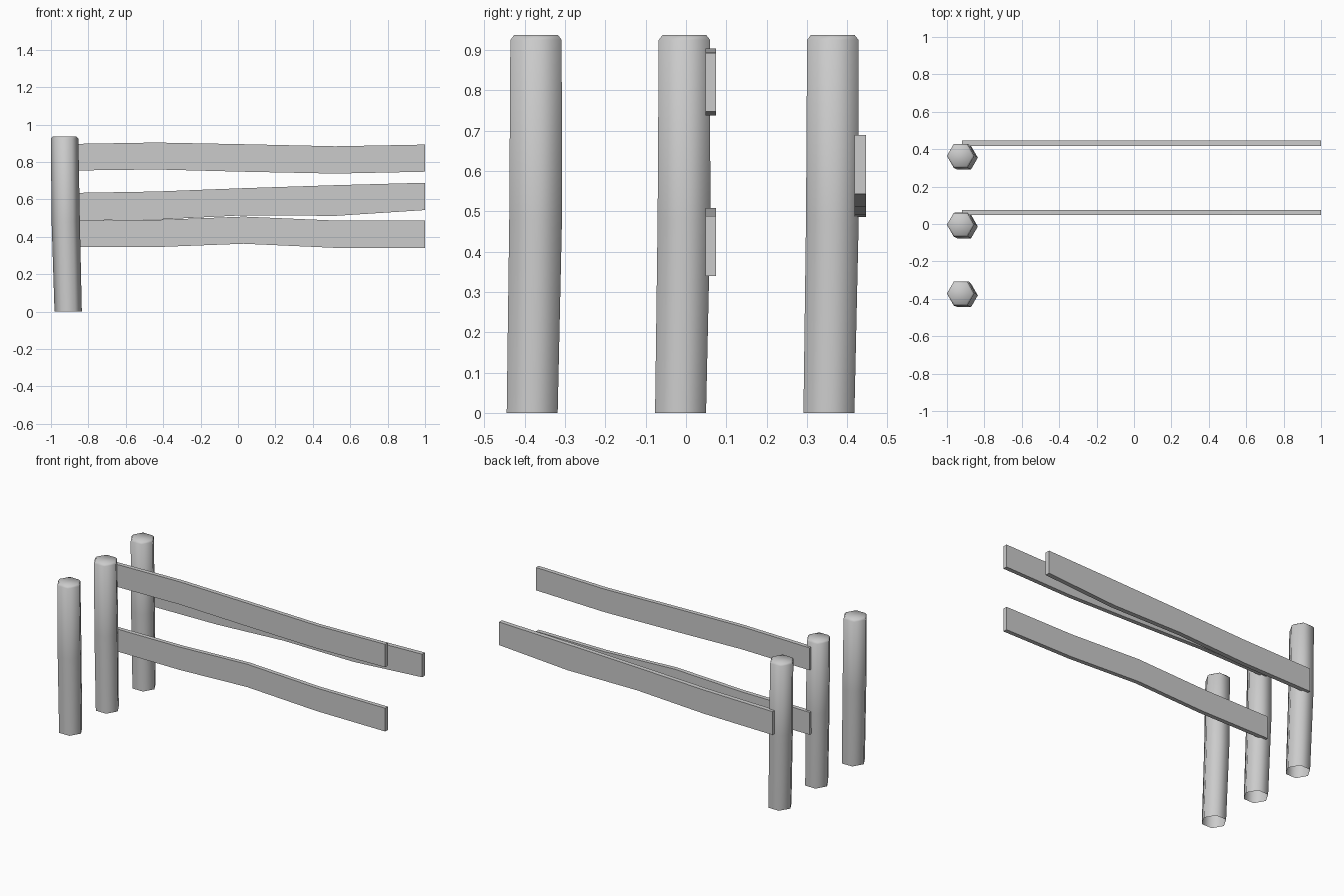
import bpy, bmesh
from math import cos, sin, pi

if "Cube" in bpy.data.objects:
    bpy.data.objects.remove(bpy.data.objects["Cube"])


def finish(bm, name, smooth):
    bmesh.ops.recalc_face_normals(bm, faces=bm.faces)
    me = bpy.data.meshes.new(name)
    bm.to_mesh(me)
    bm.free()
    ob = bpy.data.objects.new(name, me)
    bpy.context.collection.objects.link(ob)
    if smooth:
        bpy.ops.object.select_all(action='DESELECT')
        ob.select_set(True)
        bpy.context.view_layer.objects.active = ob
        bpy.ops.object.shade_smooth_by_angle(angle=1.1)
    return ob


# Post rings: z, x centre, y offset, radius
RINGS = [(0.0, -0.908, -0.0135, 0.073),
         (0.48, -0.921, -0.005, 0.0755),
         (0.925, -0.927, -0.004, 0.0735),
         (0.937, -0.927, -0.004, 0.063)]


def post(name, y0):
    # Six-sided bent post with a chamfered cap, open underneath
    bm = bmesh.new()
    loops = [[bm.verts.new((x + r * cos(k * pi / 3), y0 + y + r * sin(k * pi / 3), z))
              for k in range(6)] for z, x, y, r in RINGS]
    for a, b in zip(loops, loops[1:]):
        for k in range(6):
            n = (k + 1) % 6
            bm.faces.new((a[k], a[n], b[n], b[k]))
    bm.faces.new(loops[-1])
    # the open base would confuse nothing: the shell is consistently wound
    return finish(bm, name, True)


XS = [-0.92, -0.44, 0.03, 0.52, 1.0]


def rail(name, y0, y1, bottom, top):
    # Flat wavy board, closed at both ends
    bm = bmesh.new()
    loops = [[bm.verts.new(p) for p in ((x, y0, b), (x, y1, b), (x, y1, t), (x, y0, t))]
             for x, b, t in zip(XS, bottom, top)]
    for a, b in zip(loops, loops[1:]):
        for k in range(4):
            n = (k + 1) % 4
            bm.faces.new((a[k], a[n], b[n], b[k]))
    bm.faces.new(loops[0])
    bm.faces.new(loops[-1])
    return finish(bm, name, False)


# Posts
for label, y in (("front_post", -0.368), ("middle_post", 0.0), ("back_post", 0.368)):
    post(label, y)

# Rails
rail("upper_rail", 0.048, 0.075, [0.754, 0.760, 0.748, 0.738, 0.748],
     [0.896, 0.904, 0.895, 0.884, 0.893])
rail("lower_rail", 0.048, 0.075, [0.345, 0.345, 0.363, 0.341, 0.340],
     [0.487, 0.490, 0.508, 0.487, 0.488])
rail("back_rail", 0.418, 0.447, [0.486, 0.492, 0.515, 0.512, 0.543],
     [0.634, 0.642, 0.660, 0.676, 0.689])
